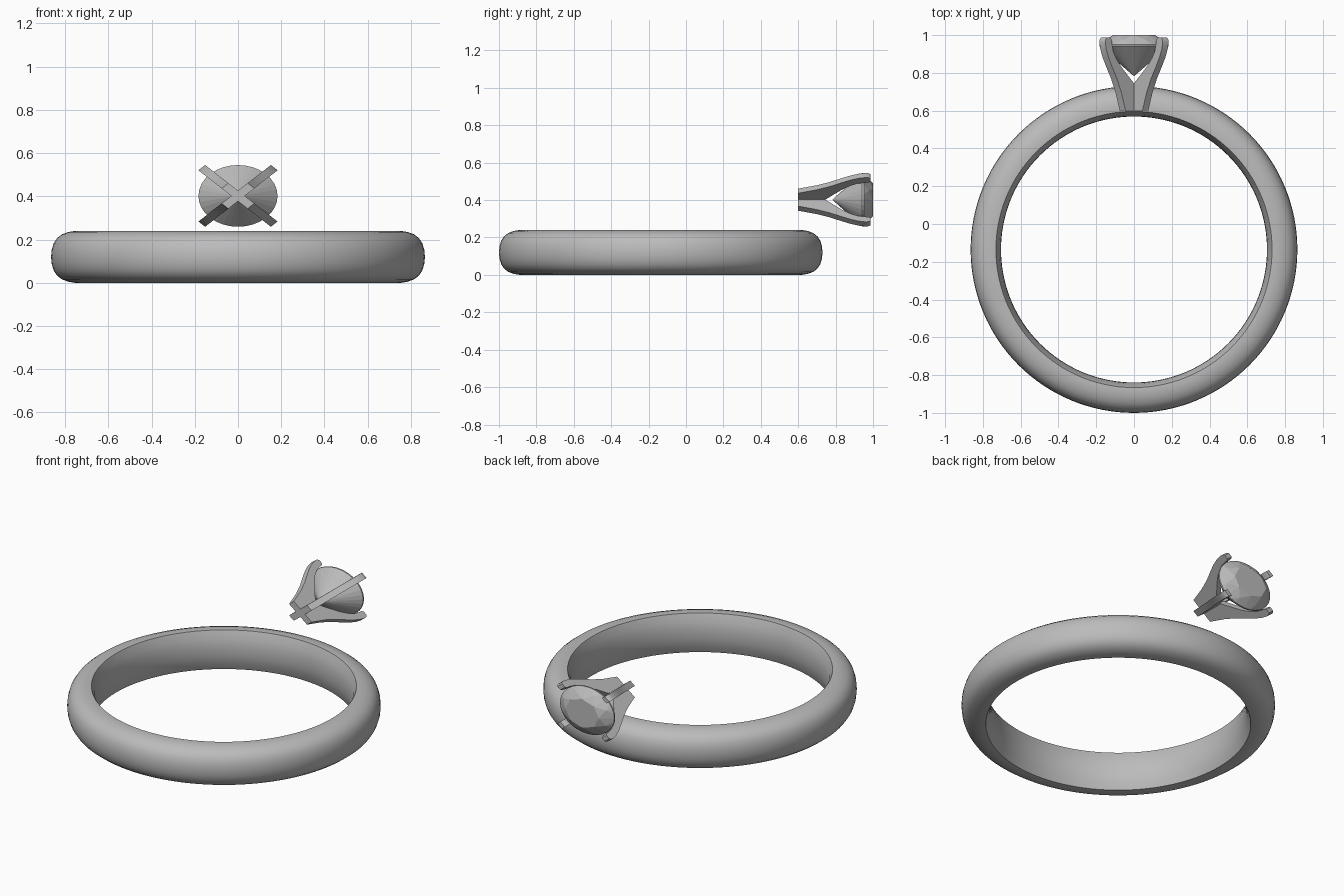
import bpy, bmesh, math
from mathutils import Matrix, Vector

cube = bpy.data.objects.get("Cube")
if cube:
    bpy.data.objects.remove(cube, do_unlink=True)

metal = bpy.data.materials.new("plain_grey")
metal.use_nodes = True
grey = (0.5, 0.5, 0.5, 1)
metal.diffuse_color = grey
metal.node_tree.nodes["Principled BSDF"].inputs["Base Color"].default_value = grey

SQUASH = 0.78       # the stone and its claws are flattened along z
HEAD_Z = 0.402      # height of the stone's axis


def finish(name, bm, smooth_angle=None):
    bmesh.ops.recalc_face_normals(bm, faces=bm.faces)
    mesh = bpy.data.meshes.new(name)
    bm.to_mesh(mesh)
    bm.free()
    mesh.materials.append(metal)
    obj = bpy.data.objects.new(name, mesh)
    bpy.context.collection.objects.link(obj)
    if smooth_angle:
        bpy.ops.object.select_all(action="DESELECT")
        obj.select_set(True)
        bpy.context.view_layer.objects.active = obj
        bpy.ops.object.shade_smooth_by_angle(angle=math.radians(smooth_angle))
    return obj


# Band: lower half of the cross-section (radius, height), mirrored and spun
half = [(0.704, 0.12), (0.706, 0.085), (0.713, 0.045), (0.731, 0.001),
        (0.755, 0.0), (0.785, 0.005), (0.815, 0.016), (0.838, 0.034),
        (0.853, 0.057), (0.862, 0.087), (0.865, 0.12)]
section = half + [(r, 0.24 - z) for r, z in reversed(half[1:-1])]
STEPS = 128
bm = bmesh.new()
rings = []
for i in range(STEPS):
    a = math.tau * i / STEPS
    rings.append([bm.verts.new((r * math.sin(a), r * math.cos(a) - 0.135, z))
                  for r, z in section])
for i in range(STEPS):
    here, after = rings[i], rings[(i + 1) % STEPS]
    for j in range(len(section)):
        k = (j + 1) % len(section)
        bm.faces.new((here[j], after[j], after[k], here[k]))
finish("band", bm, 35)

# Claws: two crossed V-shaped bars, each an outline (radius, y) with thickness
outer = [(0.085, 0.6), (0.118, 0.7), (0.15, 0.77), (0.185, 0.83), (0.212, 0.88),
         (0.23, 0.925), (0.237, 0.96), (0.235, 0.976), (0.225, 0.987)]
inner = [(0.198, 0.987), (0.189, 0.976), (0.186, 0.95), (0.177, 0.915),
         (0.156, 0.878), (0.12, 0.835), (0.072, 0.79), (0.022, 0.745)]
right_arm = outer + inner
outline = right_arm + [(0, 0.725)] + [(-r, y) for r, y in reversed(right_arm)]
for name, turn in (("claw_bar_rising", 45), ("claw_bar_falling", -45)):
    bm = bmesh.new()
    face = bm.faces.new([bm.verts.new((r, y, -0.022)) for r, y in outline])
    out = bmesh.ops.extrude_face_region(bm, geom=[face])
    bmesh.ops.translate(bm, vec=(0, 0, 0.044),
                        verts=[v for v in out["geom"] if isinstance(v, bmesh.types.BMVert)])
    place = (Matrix.Translation((0, 0, HEAD_Z)) @ Matrix.Diagonal((1, 1, SQUASH, 1))
             @ Matrix.Rotation(math.radians(turn), 4, "Y"))
    bmesh.ops.transform(bm, matrix=place, verts=bm.verts)
    finish(name, bm, 35)

# Stone: hull of table, crown, girdle and point gives the cut facets
bm = bmesh.new()
levels = [(8, 0.112, 1.0, 0), (8, 0.156, 0.975, 0.5),
          (32, 0.183, 0.951, 0), (32, 0.183, 0.942, 0), (1, 0, 0.782, 0)]
for count, radius, y, shift in levels:
    for i in range(count):
        a = math.tau * (i + shift) / count
        bm.verts.new((radius * math.cos(a), y, HEAD_Z + SQUASH * radius * math.sin(a)))
bmesh.ops.convex_hull(bm, input=bm.verts)
bmesh.ops.dissolve_limit(bm, angle_limit=math.radians(1), verts=bm.verts, edges=bm.edges)
finish("stone", bm)
